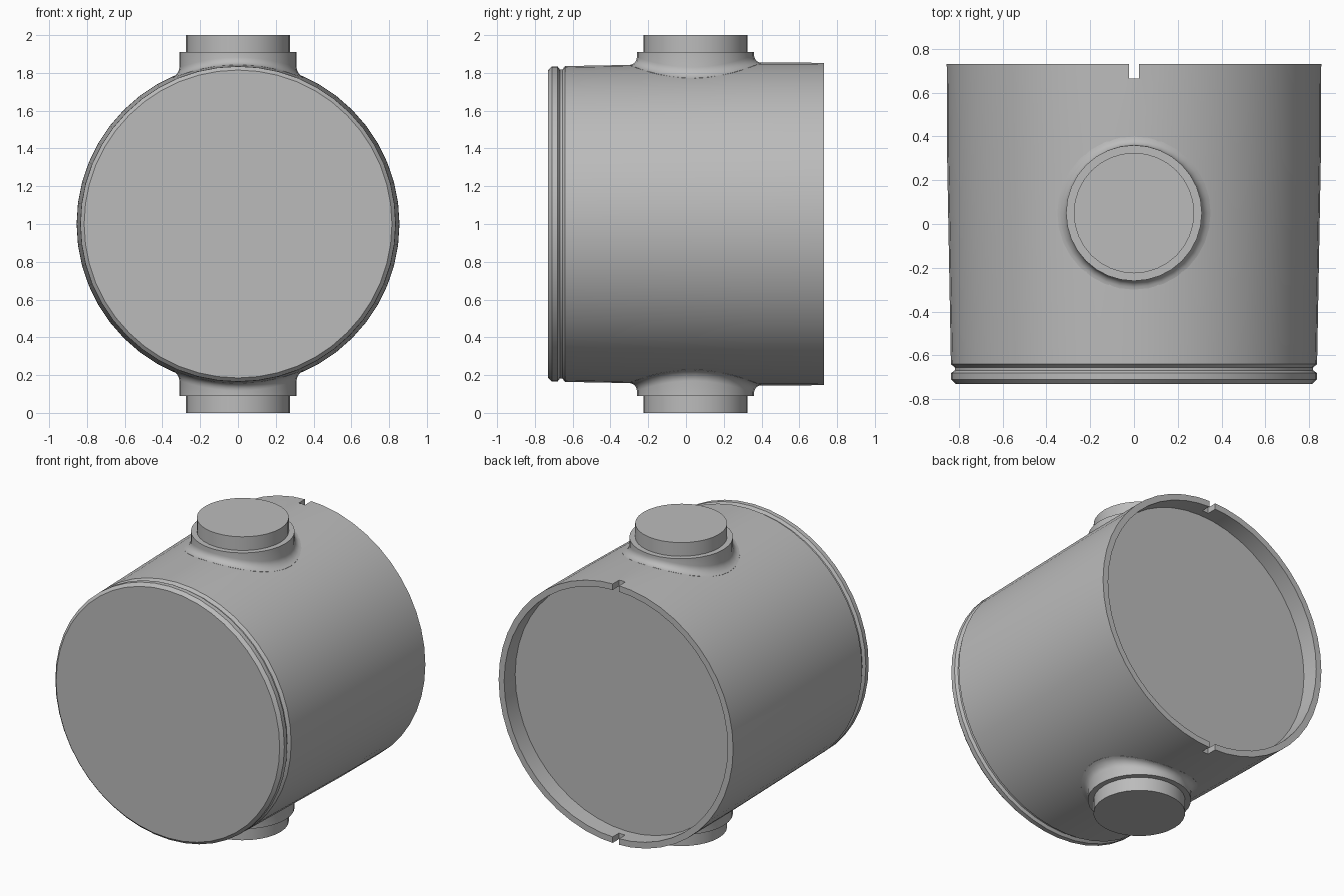
import bpy, bmesh, math
from mathutils import Matrix

cube = bpy.data.objects.get("Cube")
if cube:
    bpy.data.objects.remove(cube, do_unlink=True)

GREY = (0.5, 0.5, 0.5, 1)
metal = bpy.data.materials.new("plain_grey")
metal.use_nodes = True
metal.diffuse_color = GREY
metal.node_tree.nodes["Principled BSDF"].inputs["Base Color"].default_value = GREY

CENTRE_Z = 1.0
BOSS_Y = 0.05
BOSS_R = 0.31
FILLET = 0.04


def finish(name, bm):
    bmesh.ops.recalc_face_normals(bm, faces=bm.faces)
    mesh = bpy.data.meshes.new(name)
    bm.to_mesh(mesh)
    bm.free()
    mesh.materials.append(metal)
    obj = bpy.data.objects.new(name, mesh)
    bpy.context.collection.objects.link(obj)
    return obj


def smooth(obj):
    bpy.ops.object.select_all(action="DESELECT")
    obj.select_set(True)
    bpy.context.view_layer.objects.active = obj
    bpy.ops.object.shade_smooth_by_angle(angle=math.radians(30))


def loft(rows, segments):
    """Skin closed rings of points and cap both ends."""
    bm = bmesh.new()
    rings = [[bm.verts.new(p) for p in row] for row in rows]
    for a, b in zip(rings, rings[1:]):
        for i in range(segments):
            j = (i + 1) % segments
            bm.faces.new((a[i], a[j], b[j], b[i]))
    bm.faces.new(rings[0])
    bm.faces.new(rings[-1])
    return bm


def angles(n):
    return [2 * math.pi * i / n for i in range(n)]


# Drum: grooved front lip, slight taper, shallow recess at the back (y, radius)
profile = [(-0.73, 0.815), (-0.71, 0.835), (-0.68, 0.835), (-0.668, 0.818),
           (-0.655, 0.818), (-0.64, 0.836), (0.35, 0.854), (0.73, 0.855),
           (0.73, 0.815), (0.615, 0.815)]
SIDES = 48
drum = finish("drum", loft(
    [[(r * math.cos(a), y, CENTRE_Z + r * math.sin(a)) for a in angles(SIDES)]
     for y, r in profile], SIDES))

# Notches cut through the rear rim, top and bottom
bm = bmesh.new()
for side in (1, -1):
    place = Matrix.Translation((0, 0.73, CENTRE_Z + side * 0.84))
    bmesh.ops.create_cube(bm, size=1, matrix=place @ Matrix.Diagonal((0.046, 0.13, 0.12, 1)))
cutter = finish("notch_cutter", bm)
cutter.hide_render = True
cut = drum.modifiers.new("notches", "BOOLEAN")
cut.operation = "DIFFERENCE"
cut.solver = "EXACT"
cut.object = cutter
bpy.context.view_layer.objects.active = drum
bpy.ops.object.modifier_apply(modifier=cut.name)
bpy.data.objects.remove(cutter, do_unlink=True)
smooth(drum)


def drum_height(x, y):
    """Height of the drum skin above its axis."""
    r = 0.836 + 0.018 * min(1, (y + 0.64) / 0.99)
    return math.sqrt(r * r - x * x)


# Stepped bosses, flared where they meet the drum
BOSS_SIDES = 32
STEPS = 5


def boss(name, side):
    rows = []

    def ring(r, height):
        row = []
        for a in angles(BOSS_SIDES):
            x, y = r * math.cos(a), BOSS_Y + r * math.sin(a)
            h = height(x, y)
            row.append((x, y, CENTRE_Z + side * h))
        rows.append(row)

    ring(BOSS_R + FILLET, lambda x, y: drum_height(x, y) - 0.03)
    for k in range(STEPS + 1):
        t = math.pi / 2 * k / STEPS
        lift = FILLET * (1 - math.cos(t))
        ring(BOSS_R + FILLET * (1 - math.sin(t)),
             lambda x, y: drum_height(x, y) + lift)
    for r, h in ((BOSS_R, 0.91), (0.275, 0.91), (0.275, 1.0)):
        ring(r, lambda x, y: h)
    smooth(finish(name, loft(rows, BOSS_SIDES)))


boss("top_boss", 1)
boss("bottom_boss", -1)
